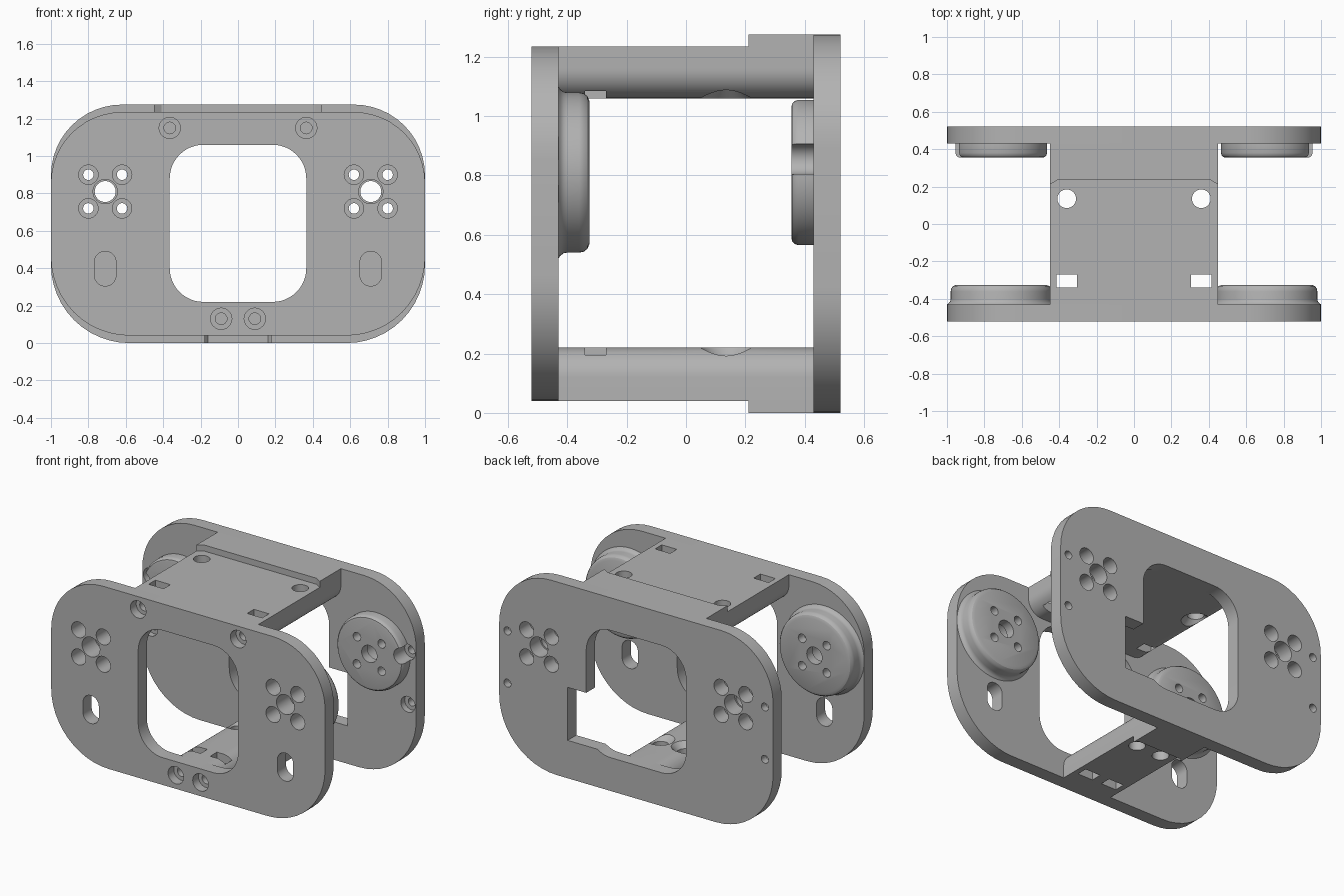
import bpy, bmesh, math

cube = bpy.data.objects.get("Cube")
if cube:
    bpy.data.objects.remove(cube, do_unlink=True)

gray = bpy.data.materials.new("plain gray")
gray.use_nodes = True
COLOR = (0.45, 0.45, 0.45, 1)
gray.diffuse_color = COLOR
gray.node_tree.nodes["Principled BSDF"].inputs["Base Color"].default_value = COLOR


def rounded(x0, x1, z0, z1, low, high):
    """Rectangle outline with separate lower and upper corner radii."""
    pts = []
    corners = [(x1, z0, -1, 1, low, 270), (x1, z1, -1, -1, high, 0),
               (x0, z1, 1, -1, high, 90), (x0, z0, 1, 1, low, 180)]
    for x, z, sx, sz, r, start in corners:
        steps = 12 if r else 0
        for i in range(steps + 1):
            a = math.radians(start + 90 * i / max(steps, 1))
            pts.append((x + sx * r + r * math.cos(a), z + sz * r + r * math.sin(a)))
    return pts


def place(axis, u, v, d):
    return (u, d, v) if axis == "y" else (u, v, d)


def skin(bm, rings):
    """Bridge successive rings of points and cap both ends."""
    rows = [[bm.verts.new(p) for p in ring] for ring in rings]
    n = len(rows[0])
    for a, b in zip(rows, rows[1:]):
        for i in range(n):
            bm.faces.new((a[i], a[(i + 1) % n], b[(i + 1) % n], b[i]))
    bm.faces.new(rows[0][::-1])
    bm.faces.new(rows[-1])


def prism(bm, pts, axis, a, b):
    skin(bm, [[place(axis, u, v, d) for u, v in pts] for d in (a, b)])


def lathe(bm, profile, axis, u, v, n=40):
    """Turned solid: profile holds (radius, position along axis)."""
    turn = [math.tau * i / n for i in range(n)]
    skin(bm, [[place(axis, u + r * math.cos(t), v + r * math.sin(t), d)
               for t in turn] for r, d in profile])


def finish(name, bm):
    bmesh.ops.recalc_face_normals(bm, faces=bm.faces)
    mesh = bpy.data.meshes.new(name)
    bm.to_mesh(mesh)
    bm.free()
    mesh.materials.append(gray)
    ob = bpy.data.objects.new(name, mesh)
    bpy.context.collection.objects.link(ob)
    return ob


def solid(name, build, *shapes):
    bm = bmesh.new()
    for shape in shapes:
        build(bm, *shape)
    return finish(name, bm)


def activate(ob):
    bpy.ops.object.select_all(action="DESELECT")
    ob.select_set(True)
    bpy.context.view_layer.objects.active = ob


def cut(ob, *cutters):
    activate(ob)
    for cutter in cutters:
        mod = ob.modifiers.new("cut", "BOOLEAN")
        mod.operation = "DIFFERENCE"
        mod.solver = "EXACT"
        mod.object = cutter
        bpy.ops.object.modifier_apply(modifier=mod.name)


SIDES = (-1, 1)
HUB_X, HUB_Z = 0.71, 0.81

# Plates
front_plate = solid("front_plate", prism,
                    (rounded(-1, 1, 0.04, 1.235, 0.42, 0.38), "y", -0.52, -0.43))
back_plate = solid("back_plate", prism,
                   (rounded(-1, 1, 0, 1.275, 0.42, 0.38), "y", 0.43, 0.52))

# Bridges joining the plates, rounded on the edges facing the opening
top_bridge = solid("top_bridge", prism,
                   (rounded(-0.45, 0.45, 1.06, 1.235, 0.1, 0), "y", -0.43, 0.43))
bottom_bridge = solid("bottom_bridge", prism,
                      (rounded(-0.18, 0.18, 0.04, 0.22, 0, 0.1), "y", -0.43, 0.43))

# Thin raised pads where the bridges meet the taller back plate
def pad(w, slope):
    return [(-w, 0.43), (-w, 0.21), (slope - w, 0.235),
            (w - slope, 0.235), (w, 0.21), (w, 0.43)]

top_pad = solid("top_pad", prism, (pad(0.45, 0.04), "z", 1.235, 1.275))
bottom_pad = solid("bottom_pad", prism, (pad(0.18, 0.02), "z", 0, 0.04))

# Round bosses on the inner faces
FRONT_BOSS = [(0.29, 0), (0.279, 0.008), (0.272, 0.018), (0.27, 0.03), (0.27, 0.07),
              (0.267, 0.085), (0.257, 0.098), (0.24, 0.105)]
BACK_BOSS = [(0.245, 0), (0.245, 0.05), (0.241, 0.063), (0.233, 0.072), (0.22, 0.075)]
bosses = {"front": [], "back": []}
for s in SIDES:
    side = "left" if s > 0 else "right"
    for end, profile, base, way in (("front", FRONT_BOSS, -0.43, 1),
                                    ("back", BACK_BOSS, 0.43, -1)):
        turned = [(r, base + way * d) for r, d in profile]
        bosses[end].append(solid(f"{end}_{side}_boss", lathe,
                                 (turned, "y", s * HUB_X, HUB_Z, 64)))

# Cutters: centre bore with four stepped bolt holes around it
def hub_holes(outer, step, inner):
    bore = [(0.065, outer), (0.065, step), (0.056, step), (0.056, inner)]
    bolt = [(0.052, outer), (0.052, step), (0.028, step), (0.028, inner)]
    shapes = []
    for s in SIDES:
        shapes.append((bore, "y", s * HUB_X, HUB_Z))
        shapes += [(bolt, "y", s * HUB_X + 0.09 * i, HUB_Z + 0.09 * j, 24)
                   for i in SIDES for j in SIDES]
    return shapes

front_hub = solid("front_hub_cutter", lathe, *hub_holes(-0.55, -0.385, -0.3))
back_hub = solid("back_hub_cutter", lathe, *hub_holes(0.55, 0.415, 0.33))

# Cutters: opening, its side notch, and the long slots
window = solid("window_cutter", prism,
               (rounded(-0.365, 0.365, 0.22, 1.06, 0.18, 0.18), "y", -0.6, 0.6))
notch = solid("notch_cutter", prism,
              (rounded(0.15, 0.5, 0.25, 0.6, 0, 0), "y", 0.4, 0.6))
slots = solid("slot_cutter", prism,
              *[(rounded(s * HUB_X - 0.0575, s * HUB_X + 0.0575, 0.305, 0.49, 0.057, 0.057),
                 "y", -0.6, -0.4) for s in SIDES])

# Cutters: long screw holes from the front, edge screws in the back plate
SCREW = [(0.057, -0.55), (0.057, -0.46), (0.031, -0.46), (0.031, -0.18)]
screws = solid("screw_cutter", lathe,
               *[(SCREW, "y", s * x, z, 24) for s in SIDES
                 for x, z in ((0.365, 1.15), (0.09, 0.13))])
EDGE = [(0.052, 0.33), (0.052, 0.47), (0.026, 0.47), (0.026, 0.55)]
edge_screws = solid("edge_screw_cutter", lathe,
                    *[(EDGE, "y", s * 0.94, z, 24) for s in SIDES for z in (0.855, 0.51)])

# Cutters: square nut pockets and flared vertical holes in the bridges
TOP_HOLE = [(0.1, 1.04), (0.085, 1.06), (0.05, 1.097), (0.05, 1.3)]
LOW_HOLE = [(0.1, 0.24), (0.085, 0.22), (0.05, 0.183), (0.05, -0.1)]
bridge_cutters = []
for x, hole, low, high in ((0.36, TOP_HOLE, 1, 1.3), (0.09, LOW_HOLE, -0.1, 0.3)):
    holes = solid("bridge_hole_cutter", lathe,
                  *[(hole, "z", s * x, 0.135, 32) for s in SIDES])
    pockets = solid("nut_pocket_cutter", prism,
                    *[(rounded(s * x - 0.055, s * x + 0.055, -0.34, -0.27, 0, 0),
                       "z", low, high) for s in SIDES])
    bridge_cutters.append((holes, pockets))

# Carve every part
cut(front_plate, window, front_hub, slots, screws)
cut(back_plate, window, notch, back_hub, edge_screws)
cut(top_bridge, screws, *bridge_cutters[0])
cut(bottom_bridge, screws, *bridge_cutters[1])
for boss in bosses["front"]:
    cut(boss, front_hub)
for boss in bosses["back"]:
    cut(boss, back_hub, edge_screws)

# Remove cutters and smooth the curved surfaces
for ob in [o for o in bpy.data.objects if "_cutter" in o.name]:
    bpy.data.objects.remove(ob, do_unlink=True)
for ob in (front_plate, back_plate, top_bridge, bottom_bridge, *bosses["front"], *bosses["back"]):
    activate(ob)
    bpy.ops.object.shade_smooth_by_angle(angle=math.radians(30))
